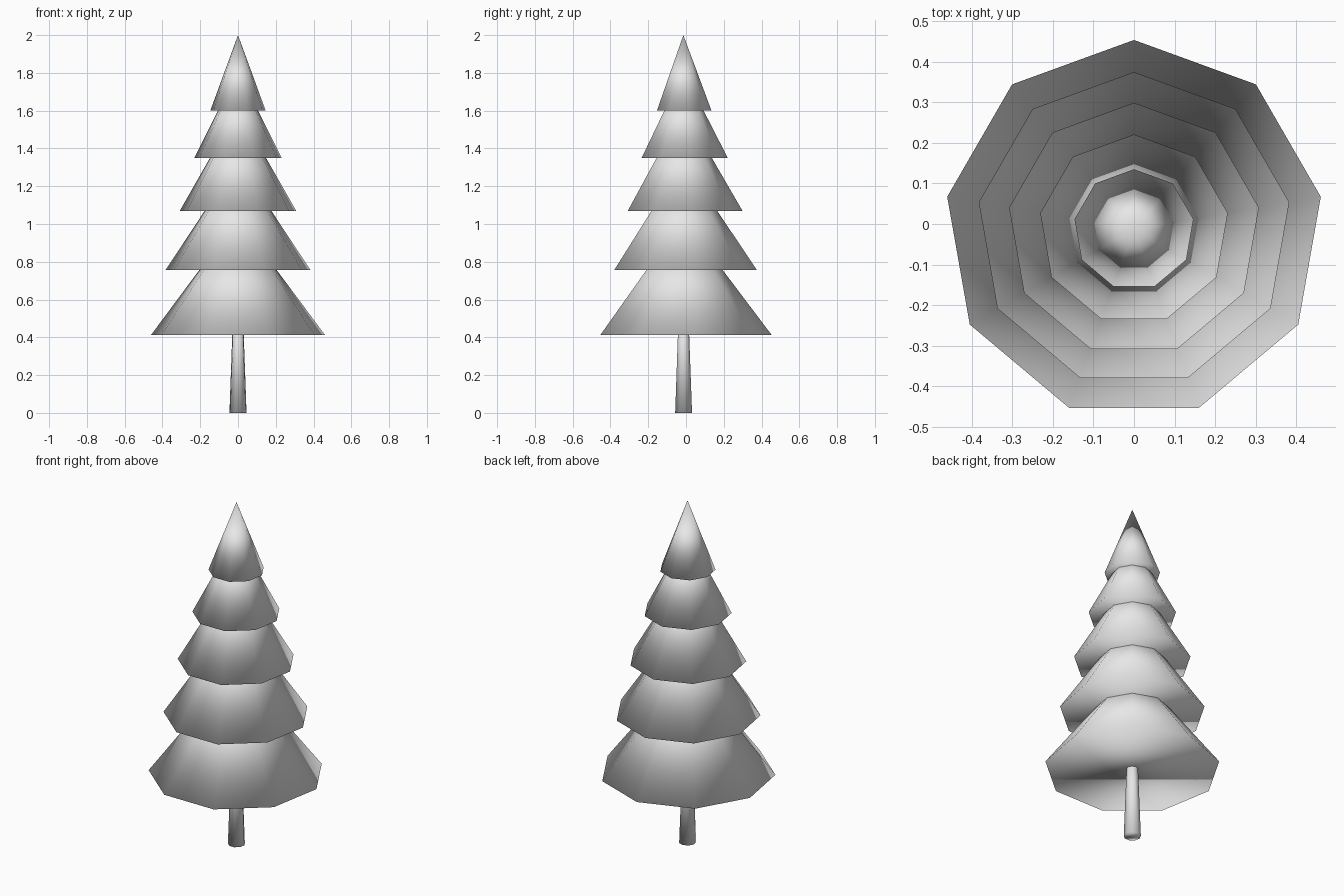
import bpy
import math

if "Cube" in bpy.data.objects:
    bpy.data.objects.remove(bpy.data.objects["Cube"])

SIDES = 9
CENTRE_Y = -0.014

grey = bpy.data.materials.new("light_grey")
grey.diffuse_color = (0.8, 0.8, 0.8, 1.0)
grey.use_nodes = True
grey.node_tree.nodes["Principled BSDF"].inputs["Base Color"].default_value = grey.diffuse_color


def cone(name, r_bottom, r_top, z_bottom, height):
    """Closed nine-sided cone standing on z_bottom, one corner towards +y."""
    bpy.ops.mesh.primitive_cone_add(
        vertices=SIDES, radius1=r_bottom, radius2=r_top, depth=height,
        end_fill_type='NGON', location=(0, CENTRE_Y, z_bottom + height / 2))
    obj = bpy.context.object
    obj.name = name
    obj.data.materials.append(grey)
    # soft shading across every edge, the underside included
    bpy.ops.object.shade_smooth()
    return obj


# Tapered trunk, its top hidden in the lowest branches
cone("trunk", 0.046, 0.024, 0.0, 0.60)

# Branch tiers from bottom to top: radius, base height, cone height
tiers = [
    (0.468, 0.412, 0.62),
    (0.389, 0.757, 0.58),
    (0.313, 1.070, 0.54),
    (0.235, 1.350, 0.46),
    (0.149, 1.600, 0.40),
]
for i, (radius, base, height) in enumerate(tiers, 1):
    cone(f"branch_tier_{i}", radius, 0.0, base, height)
